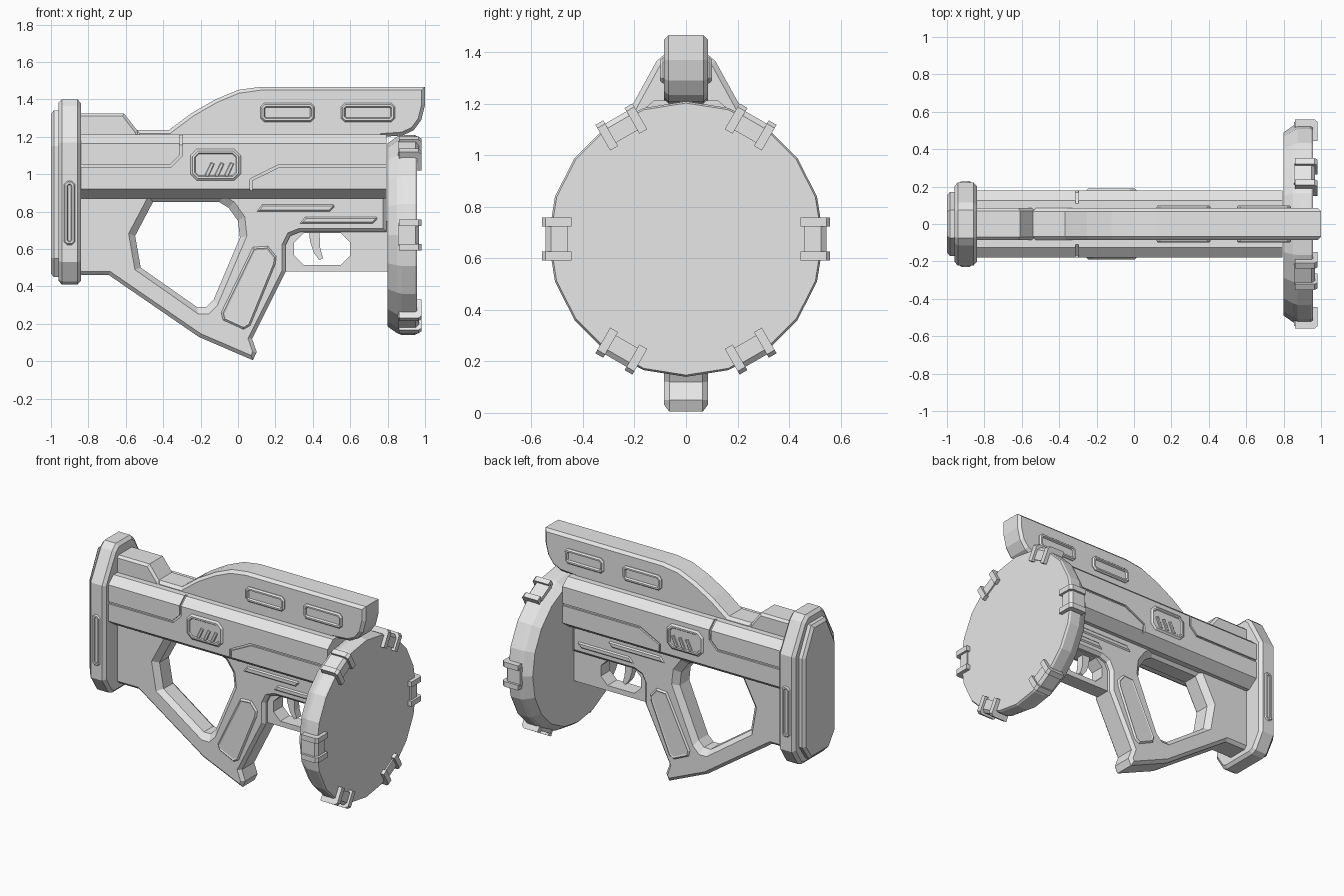
import bpy, bmesh
from math import sin, cos, pi
from mathutils import Vector, Matrix

cube = bpy.data.objects.get("Cube")
if cube:
    bpy.data.objects.remove(cube, do_unlink=True)

grey = bpy.data.materials.new("plain_grey")
grey.use_nodes = True
colour = (0.8, 0.8, 0.8, 1)
grey.diffuse_color = colour
grey.node_tree.nodes["Principled BSDF"].inputs["Base Color"].default_value = colour


def loft(name, rings, steps=()):
    """Skin closed rings; each step insets both end caps and moves them outward."""
    bm = bmesh.new()
    loops = [[bm.verts.new(p) for p in ring] for ring in rings]
    n = len(loops[0])
    for a, b in zip(loops, loops[1:]):
        for i in range(n):
            j = (i + 1) % n
            bm.faces.new((a[i], a[j], b[j], b[i]))
    caps = [bm.faces.new(loops[0]), bm.faces.new(loops[-1])]
    bmesh.ops.recalc_face_normals(bm, faces=bm.faces[:])
    for width, depth in steps:
        bmesh.ops.inset_individual(bm, faces=caps, thickness=width, depth=depth,
                                   use_even_offset=True)
    mesh = bpy.data.meshes.new(name)
    bm.to_mesh(mesh)
    bm.free()
    mesh.materials.append(grey)
    obj = bpy.data.objects.new(name, mesh)
    bpy.context.collection.objects.link(obj)
    return obj


def side_prism(name, pts, half, steps=(), start=None):
    """Side profile (x, z) extruded across the width."""
    start = -half if start is None else start
    return loft(name, [[(x, y, z) for x, z in pts] for y in (start, half)], steps)


def long_prism(name, pts, x0, x1, steps=()):
    """Cross-section (y, z) extruded along the length."""
    return loft(name, [[(x, y, z) for y, z in pts] for x in (x0, x1)], steps)


def mirrored(half_pts):
    return half_pts + [(-y, z) for y, z in reversed(half_pts)]


def chamfered(x0, x1, z0, z1, c):
    return [(x0 + c, z0), (x1 - c, z0), (x1, z0 + c), (x1, z1 - c),
            (x1 - c, z1), (x0 + c, z1), (x0, z1 - c), (x0, z0 + c)]


def cut(obj, cutter):
    cutter.hide_render = True
    mod = obj.modifiers.new("cut", 'BOOLEAN')
    mod.operation = 'DIFFERENCE'
    mod.solver = 'EXACT'
    mod.object = cutter
    bpy.context.view_layer.objects.active = obj
    bpy.ops.object.modifier_apply(modifier=mod.name)
    bpy.data.objects.remove(cutter, do_unlink=True)


def strip(path, w):
    """Turn an open path into a thin outline."""
    left, right = [], []
    for i, p in enumerate(path):
        p = Vector(p)
        d = Vector((0, 0))
        if i:
            d += (p - Vector(path[i - 1])).normalized()
        if i < len(path) - 1:
            d += (Vector(path[i + 1]) - p).normalized()
        d.normalize()
        nrm = Vector((-d.y, d.x)) * w / 2
        left.append(tuple(p + nrm))
        right.append(tuple(p - nrm))
    return left + right[::-1]


FRAME = [(0.008, 0.01), (0.01, 0), (0.006, -0.012)]

# Receiver with panel grooves on both sides
section = mirrored([(0.11, 0.87), (0.18, 0.92), (0.18, 1.165), (0.125, 1.213)])
receiver = long_prism("receiver", section, -0.86, 0.795)
grooves = [[(-0.9, 1.045), (-0.36, 1.045), (-0.305, 1.1), (-0.305, 1.25)],
           [(0.07, 0.85), (0.07, 0.97), (0.22, 1.045), (0.85, 1.045)]]
for s in (1, -1):
    for path in grooves:
        cut(receiver, side_prism("groove_cutter", strip(path, 0.014), 0.25 * s,
                                 start=0.168 * s))
    seam = [(0.11, 1.21), (0.168, 1.157), (0.2, 1.157), (0.2, 1.25), (0.11, 1.25)]
    cut(receiver, long_prism("seam_cutter", [(y * s, z) for y, z in seam],
                             -0.312, -0.298))

# Stock, grip and lower body with the chamfered opening
lower = side_prism("lower_body", [
    (-0.86, 0.95), (-0.86, 0.46), (-0.69, 0.46), (-0.21, 0.13), (0.08, 0.005),
    (0.1, 0.05), (0.075, 0.12), (0.255, 0.48), (0.255, 0.62), (0.28, 0.67),
    (0.33, 0.69), (0.795, 0.69), (0.795, 0.95)], 0.065, [(0.02, 0.02)])
hole = [(-0.455, 0.85), (-0.55, 0.67), (-0.52, 0.5), (-0.22, 0.29), (-0.17, 0.29),
        (-0.13, 0.33), (0.01, 0.66), (0, 0.75), (-0.05, 0.82), (-0.1, 0.85)]
rings = []
for y, k in ((-0.12, 1.13), (-0.085, 1.13), (-0.05, 1), (0.05, 1), (0.085, 1.13), (0.12, 1.13)):
    rings.append([(-0.28 + (x + 0.28) * k, y, 0.58 + (z - 0.58) * k) for x, z in hole])
cut(lower, loft("opening_cutter", rings))

# Grip panel and slanted bars on the lower body
side_prism("grip_panel", [(0.08, 0.61), (0.16, 0.615), (0.205, 0.56), (0.2, 0.52),
                          (0.065, 0.19), (0.03, 0.17), (-0.08, 0.22), (-0.09, 0.26)],
           0.085, [(0.01, 0.01), (0.008, -0.004)])
for x0, z0 in ((0.1, 0.8), (0.33, 0.735)):
    side_prism("side_bar", [(x0, z0), (x0 + 0.39, z0), (x0 + 0.415, z0 + 0.025),
                            (x0 + 0.41, z0 + 0.037), (x0 + 0.03, z0 + 0.037)],
               0.085, [(0.008, 0.008)])

# Trigger guard and trigger
guard = side_prism("trigger_guard", [(0.24, 0.48), (0.815, 0.48), (0.815, 0.75),
                                     (0.24, 0.75)], 0.05)
cut(guard, side_prism("guard_cutter", chamfered(0.3, 0.6, 0.515, 0.685, 0.05), 0.2))
side_prism("trigger", [(0.38, 0.7), (0.385, 0.64), (0.405, 0.58), (0.435, 0.54),
                       (0.455, 0.55), (0.44, 0.6), (0.435, 0.7)], 0.025)

# Cheek rest and top rail
side_prism("cheek_rest", [(-0.86, 1.15), (-0.86, 1.325), (-0.61, 1.325), (-0.54, 1.235),
                          (-0.5, 1.15)], 0.07, [(0.015, 0.015)])
side_prism("top_rail", [
    (-0.56, 1.15), (-0.54, 1.235), (-0.37, 1.235), (-0.25, 1.325), (-0.12, 1.4),
    (0, 1.45), (0.12, 1.467), (1, 1.467), (1, 1.37), (0.98, 1.29), (0.94, 1.235),
    (0.88, 1.207), (0.78, 1.2), (0.78, 1.15)], 0.067, [(0.018, 0.018)])
for x0 in (0.12, 0.55):
    side_prism("rail_frame", chamfered(x0, x0 + 0.29, 1.28, 1.38, 0.02), 0.09, FRAME)

# Vent plate with three slanted bars
side_prism("vent_plate", chamfered(-0.255, 0.015, 0.965, 1.135, 0.035), 0.18,
           [(0.012, 0.01), (0.01, 0), (0.005, -0.006)])
for i in range(3):
    x = -0.18 + 0.052 * i
    side_prism("vent_bar", [(x, 0.99), (x + 0.022, 0.985), (x + 0.055, 1.055),
                            (x + 0.035, 1.063)], 0.188, [(0.004, 0.003)])

# Butt plate, rear pad and side inlay
long_prism("butt_plate", mirrored([(0.12, 0.41), (0.155, 0.425), (0.222, 0.53),
                                   (0.222, 1.17), (0.115, 1.365), (0.075, 1.4)]),
           -0.942, -0.858, [(0.02, 0.018)])
long_prism("rear_pad", mirrored([(0.1, 0.45), (0.17, 0.55), (0.17, 1.15), (0.075, 1.34)]),
           -0.985, -0.9, [(0.018, 0.015)])
side_prism("butt_inlay", chamfered(-0.932, -0.87, 0.62, 0.965, 0.018), 0.22, FRAME)

# Drum
CENTRE = 0.675
profile = [(0.8, 0.49), (0.85, 0.525), (0.875, 0.535), (0.945, 0.535), (0.957, 0.528)]
loft("drum", [[(x, r * cos(pi * i / 10), CENTRE + r * sin(pi * i / 10))
               for i in range(20)] for x, r in profile])

# Clips around the drum rim: a bridge between two hooked arms
bridge = [(0.855, 0.5), (0.855, 0.545), (0.95, 0.545), (0.967, 0.525),
          (0.967, 0.46), (0.93, 0.46), (0.93, 0.5)]
arm = [(0.86, 0.5), (0.86, 0.56), (0.965, 0.56), (0.982, 0.545),
       (0.982, 0.445), (0.91, 0.445), (0.91, 0.5)]
for k in range(6):
    place = Matrix.Translation((0, 0, CENTRE)) @ Matrix.Rotation(k * pi / 3 + pi / 2, 4, 'X')
    for name, pts, a, b in (("clip_bridge", bridge, -0.06, 0.06),
                            ("clip_arm", arm, 0.048, 0.083),
                            ("clip_arm", arm, -0.083, -0.048)):
        side_prism(name, pts, b, start=a).matrix_world = place
